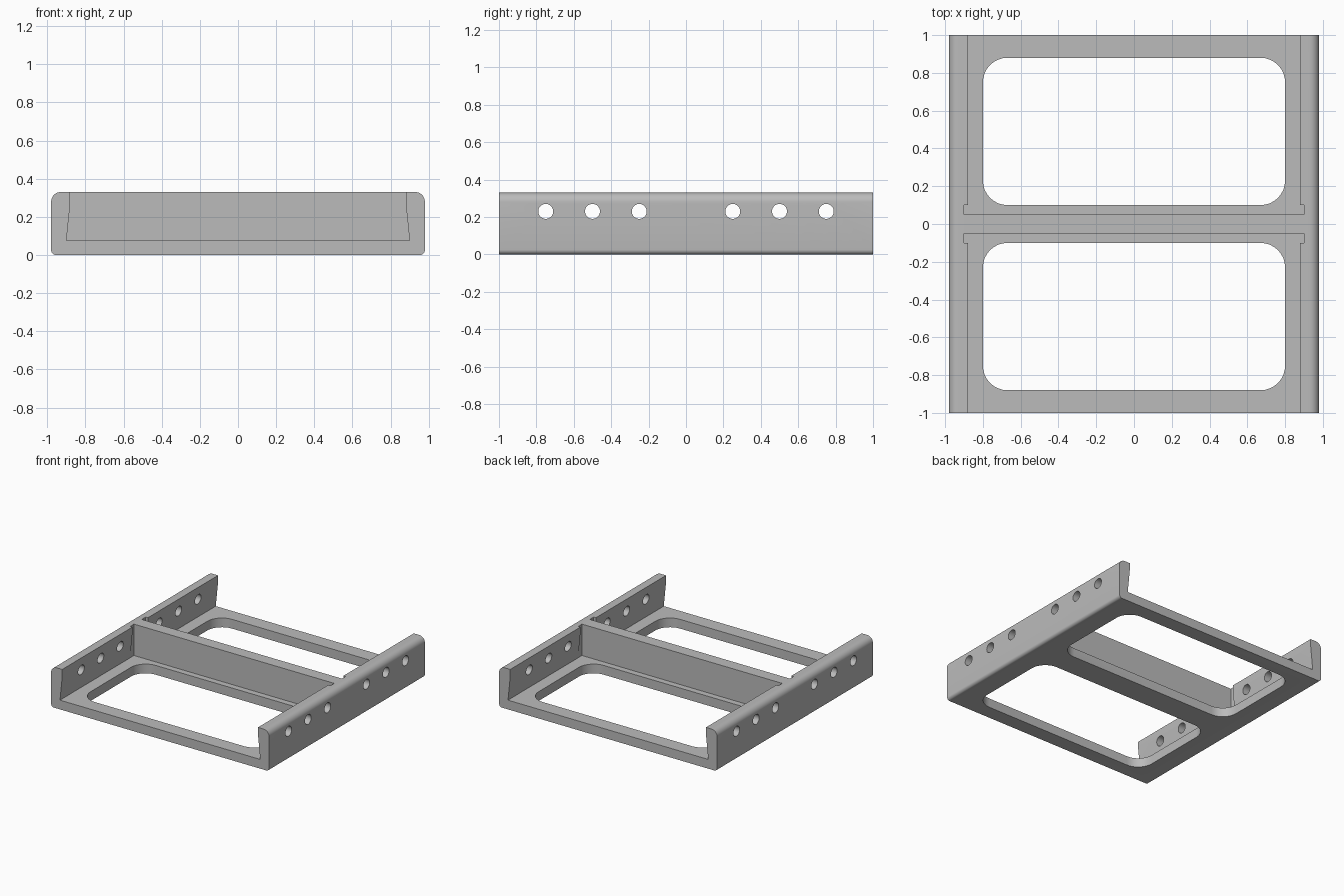
import bpy, bmesh, math
from mathutils import Vector

cube = bpy.data.objects.get("Cube")
if cube:
    bpy.data.objects.remove(cube, do_unlink=True)

grey = bpy.data.materials.new("plain grey")
grey.use_nodes = True
GREY = (0.5, 0.5, 0.5, 1)
grey.diffuse_color = GREY
grey.node_tree.nodes["Principled BSDF"].inputs["Base Color"].default_value = GREY

HEIGHT, FLOOR, HALF_X, INNER = 0.33, 0.075, 0.98, 0.9


def arc(cx, cy, r, start, end, steps=8):
    """Points on an arc, angles in degrees."""
    angles = [math.radians(start + (end - start) * i / steps) for i in range(steps + 1)]
    return [(cx + r * math.cos(a), cy + r * math.sin(a)) for a in angles]


def prism(name, outline, axis, lo, hi):
    """Extrude a closed outline along y or z, or along x with (y, z) points."""
    place = {"x": lambda a, b: (lo, a, b),
             "y": lambda a, b: (a, lo, b),
             "z": lambda a, b: (a, b, lo)}[axis]
    bm = bmesh.new()
    face = bm.faces.new([bm.verts.new(place(a, b)) for a, b in outline])
    extruded = bmesh.ops.extrude_face_region(bm, geom=[face])["geom"]
    shift = Vector([(hi - lo) * (axis == k) for k in "xyz"])
    bmesh.ops.translate(bm, vec=shift,
                        verts=[v for v in extruded if isinstance(v, bmesh.types.BMVert)])
    bmesh.ops.recalc_face_normals(bm, faces=bm.faces)
    mesh = bpy.data.meshes.new(name)
    bm.to_mesh(mesh)
    bm.free()
    mesh.materials.append(grey)
    ob = bpy.data.objects.new(name, mesh)
    bpy.context.collection.objects.link(ob)
    return ob


def rectangle(x0, x1, y0, y1):
    return [(x0, y0), (x1, y0), (x1, y1), (x0, y1)]


def combine(target, tool, operation):
    """Apply a boolean and discard the tool."""
    tool.hide_render = True
    bpy.context.view_layer.objects.active = target
    mod = target.modifiers.new("boolean", "BOOLEAN")
    mod.operation, mod.solver, mod.object = operation, "EXACT", tool
    bpy.ops.object.modifier_apply(modifier=mod.name)
    bpy.data.objects.remove(tool, do_unlink=True)


# Channel: floor and two side walls with rounded outer edges
right_half = (arc(HALF_X - 0.025, 0.025, 0.025, -90, 0, 6)
              + arc(HALF_X - 0.05, HEIGHT - 0.05, 0.05, 0, 90)
              + [(0.88, HEIGHT), (0.88, 0.27), (INNER, FLOOR)])
left_half = [(-x, z) for x, z in reversed(right_half)]
tray = prism("tray_frame", right_half + left_half, "y", -1, 1)

# Rounded floor openings and relief notches beside the divider
R = 0.13
for side in (-1, 1):
    x, near, far = 0.8 - R, 0.1 + R, 0.88 - R
    outline = (arc(x, near, R, -90, 0) + arc(x, far, R, 0, 90)
               + arc(-x, far, R, 90, 180) + arc(-x, near, R, 180, 270))
    outline = [(px, py * side) for px, py in outline]
    combine(tray, prism("opening_cutter", outline, "z", -0.1, 0.2), "DIFFERENCE")
    y0, y1 = sorted((0.04 * side, 0.1 * side))
    notch = prism("notch_cutter", rectangle(-INNER, INNER, y0, y1), "z", FLOOR, 0.5)
    combine(tray, notch, "DIFFERENCE")

# Cross divider, flush with the wall tops
divider = prism("divider", rectangle(-0.92, 0.92, -0.05, 0.05), "z", 0.04, HEIGHT)
combine(tray, divider, "UNION")

# Three mounting holes at each end of both walls
for y in (-0.75, -0.5, -0.25, 0.25, 0.5, 0.75):
    circle = arc(y, 0.23, 0.04, 0, 360, 32)[:-1]
    combine(tray, prism("hole_cutter", circle, "x", -1.2, 1.2), "DIFFERENCE")

# Smooth fillets, sharp edges
bpy.ops.object.select_all(action="DESELECT")
tray.select_set(True)
bpy.context.view_layer.objects.active = tray
bpy.ops.object.shade_smooth_by_angle(angle=math.radians(30))
